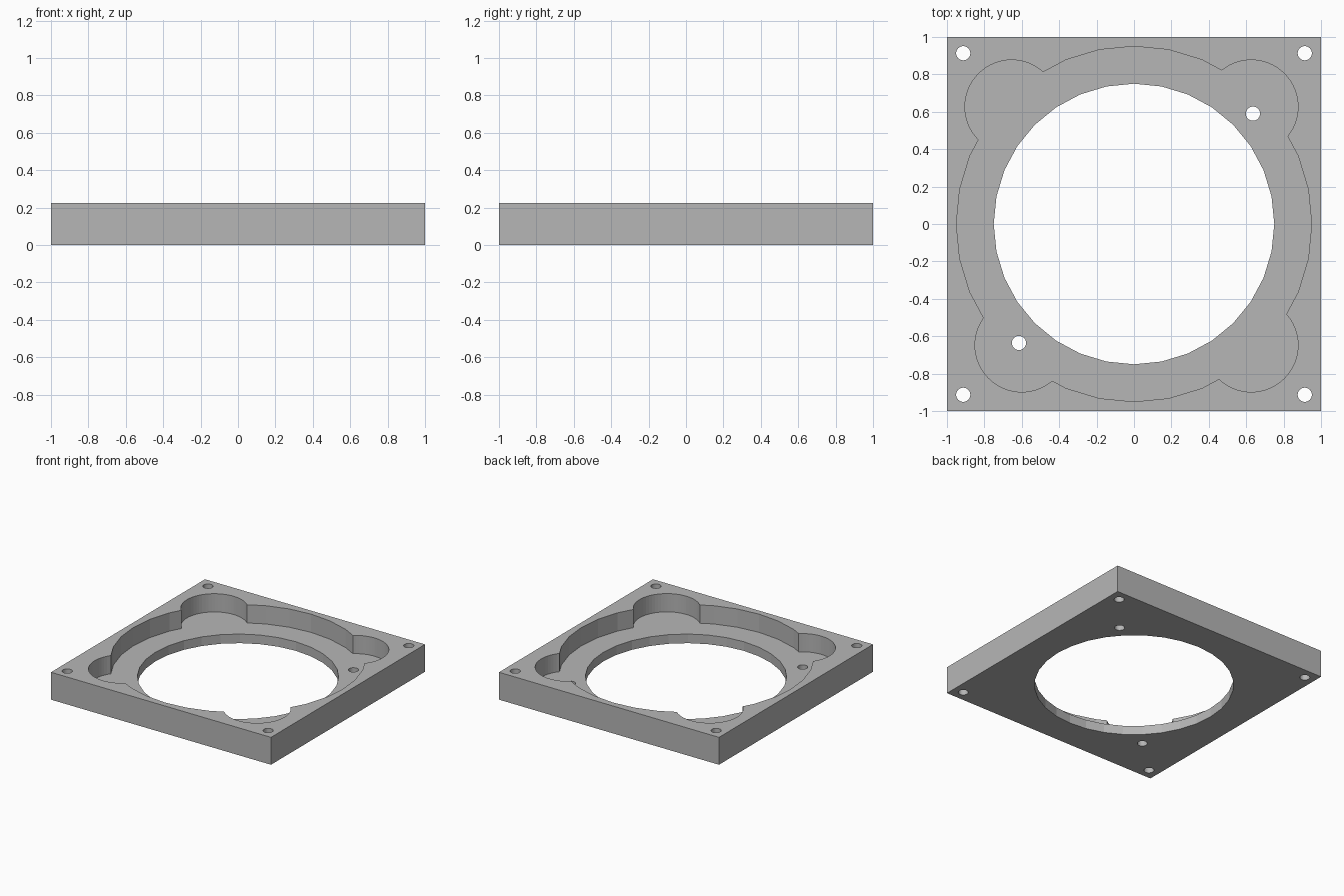
import bpy

cube = bpy.data.objects.get("Cube")
if cube:
    bpy.data.objects.remove(cube, do_unlink=True)

HEIGHT = 0.225   # plate thickness
FLOOR = 0.075    # level of the recess floor
BELOW, ABOVE = -0.1, 0.4

grey = bpy.data.materials.new("light grey")
grey.use_nodes = True
colour = (0.47, 0.47, 0.47, 1)
grey.diffuse_color = colour
grey.node_tree.nodes["Principled BSDF"].inputs["Base Color"].default_value = colour

# Square plate
bpy.ops.mesh.primitive_cube_add(size=1, location=(0, 0, HEIGHT / 2))
plate = bpy.context.object
plate.name = "mounting_plate"
plate.scale = (2, 2, HEIGHT)
bpy.ops.object.transform_apply(location=True, rotation=False, scale=True)
plate.data.materials.append(grey)


def drill(x, y, radius, bottom, sides=32):
    """Cut a vertical round pocket or hole, from bottom up through the top."""
    bpy.ops.mesh.primitive_cylinder_add(
        vertices=sides, radius=radius, depth=ABOVE - bottom,
        location=(x, y, (ABOVE + bottom) / 2))
    cutter = bpy.context.object
    cutter.name = "cutter"
    cutter.hide_render = True
    cutter.data.materials.append(grey)
    cut = plate.modifiers.new("cut", "BOOLEAN")
    cut.operation = "DIFFERENCE"
    cut.solver = "EXACT"
    cut.object = cutter
    bpy.ops.object.select_all(action="DESELECT")
    plate.select_set(True)
    bpy.context.view_layer.objects.active = plate
    bpy.ops.object.modifier_apply(modifier=cut.name)
    bpy.data.objects.remove(cutter, do_unlink=True)


# Round recess with four corner lobes
drill(0, 0, 0.95, FLOOR)
for x, y in [(-0.654, 0.627), (0.627, 0.627), (0.627, -0.648), (-0.6, -0.648)]:
    drill(x, y, 0.25, FLOOR, 64)

# Central opening
drill(0, 0, 0.75, BELOW)

# Corner screw holes and the two holes in the recess floor
corners = [(sx * 0.913, sy * 0.913) for sx in (-1, 1) for sy in (-1, 1)]
for x, y in corners + [(0.636, 0.59), (-0.615, -0.636)]:
    drill(x, y, 0.038, BELOW)
